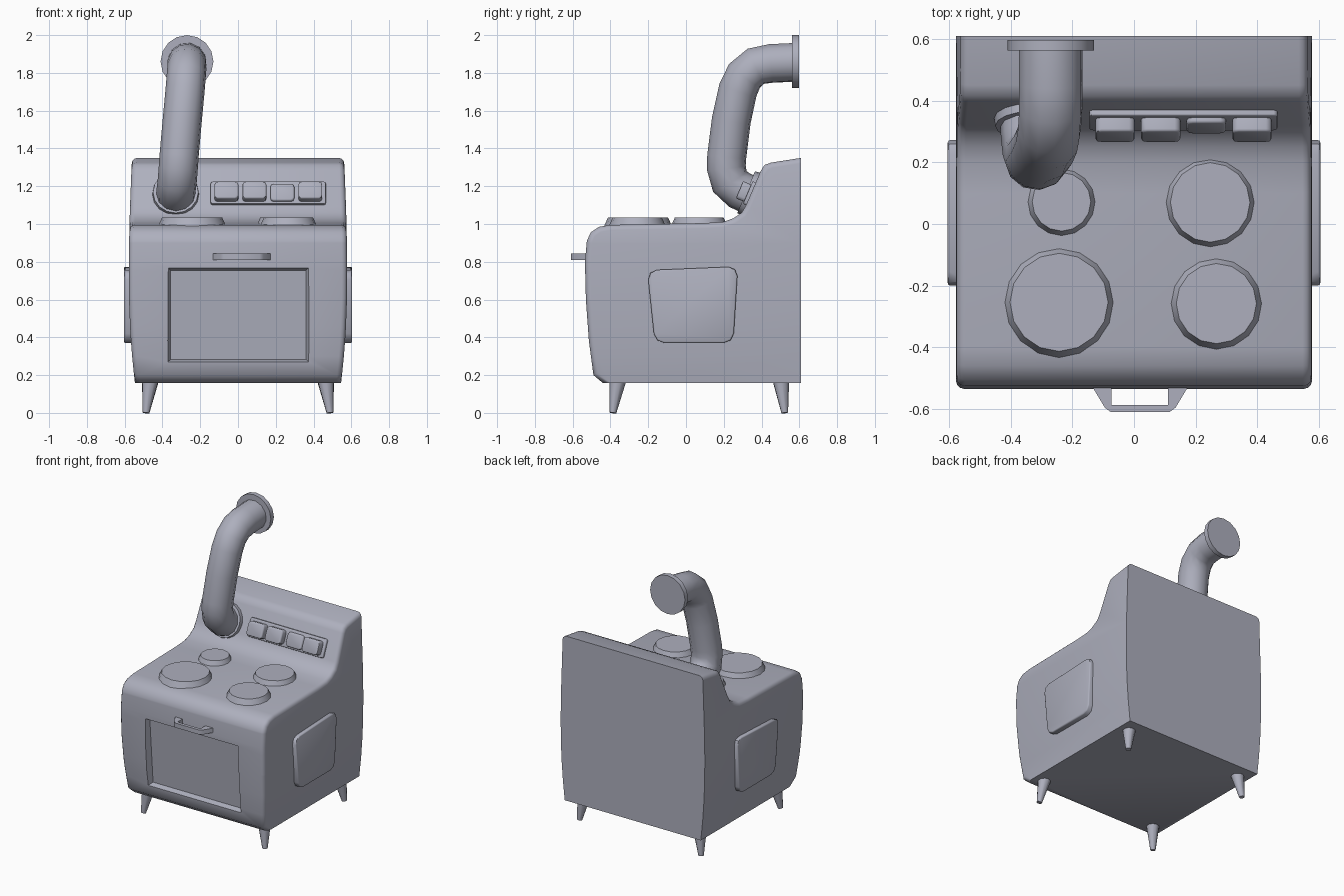
import bpy, bmesh, math
from mathutils import Matrix, Vector

if "Cube" in bpy.data.objects:
    bpy.data.objects.remove(bpy.data.objects["Cube"])

enamel = bpy.data.materials.new("blue_grey_enamel")
enamel.diffuse_color = (0.42, 0.43, 0.51, 1)
enamel.use_nodes = True
enamel.node_tree.nodes["Principled BSDF"].inputs["Base Color"].default_value = enamel.diffuse_color


def finish(bm, name, m=Matrix()):
    bm.transform(m)
    bmesh.ops.recalc_face_normals(bm, faces=bm.faces[:])
    me = bpy.data.meshes.new(name)
    bm.to_mesh(me)
    bm.free()
    me.materials.append(enamel)
    ob = bpy.data.objects.new(name, me)
    bpy.context.collection.objects.link(ob)
    return ob


def loft(rings):
    """Closed solid through rings of equal point counts."""
    bm = bmesh.new()
    vs = [[bm.verts.new(p) for p in r] for r in rings]
    n = len(rings[0])
    for a, b in zip(vs, vs[1:]):
        for i in range(n):
            j = (i + 1) % n
            bm.faces.new((a[i], a[j], b[j], b[i]))
    bm.faces.new(vs[0])
    bm.faces.new(vs[-1])
    bmesh.ops.recalc_face_normals(bm, faces=bm.faces[:])
    return bm


def slab(name, pts, z0, z1, m=Matrix(), corner=0, top=0):
    """Extruded outline with optional rounded corners and top edge."""
    bm = loft([[(x, y, z) for x, y in pts] for z in (z0, z1)])
    if corner:
        es = [e for e in bm.edges if abs(e.verts[0].co.z - e.verts[1].co.z) > 1e-5]
        bmesh.ops.bevel(bm, geom=es, offset=corner, segments=2, profile=0.5, affect='EDGES')
    if top:
        es = [e for e in bm.edges if all(abs(v.co.z - z1) < 1e-5 for v in e.verts)]
        bmesh.ops.bevel(bm, geom=es, offset=top, segments=2, profile=0.5, affect='EDGES')
    return finish(bm, name, m)


def rect(x0, x1, y0, y1):
    return [(x0, y0), (x1, y0), (x1, y1), (x0, y1)]


def frustum(name, a, b, ra, rb, sides):
    """Round tapered piece between two points."""
    a, b = Vector(a), Vector(b)
    bm = bmesh.new()
    bmesh.ops.create_cone(bm, cap_ends=True, segments=sides, radius1=ra, radius2=rb,
                          depth=(b - a).length)
    rot = (b - a).to_track_quat('Z', 'Y').to_matrix().to_4x4()
    return finish(bm, name, Matrix.Translation((a + b) / 2) @ rot)


# Body: side profile (y, z), rounded side rims, gently bulging width
profile = [(-0.44, 0.158), (0.61, 0.158), (0.61, 1.35), (0.45, 1.325), (0.415, 1.312),
           (0.395, 1.28), (0.318, 1.10), (0.295, 1.06), (0.25, 1.03), (0.2, 1.012),
           (0.1, 1.005), (-0.4, 0.995), (-0.46, 0.985), (-0.505, 0.955), (-0.525, 0.91),
           (-0.535, 0.8), (-0.53, 0.6), (-0.514, 0.38), (-0.49, 0.2)]
bm = loft([[(x, y, z) for y, z in profile] for x in (-0.578, 0.578)])
rim = []
for e in bm.edges:
    p, q = (v.co for v in e.verts)
    back = p.y > 0.6 and q.y > 0.6
    bottom = p.z < 0.17 and q.z < 0.17
    if abs(p.x - q.x) < 1e-5 and not back and not bottom:
        rim.append(e)
bmesh.ops.bevel(bm, geom=rim, offset=0.028, segments=3, profile=0.5,
                affect='EDGES', clamp_overlap=False)
for z in (0.3, 0.45, 0.6, 0.75, 0.9):
    bmesh.ops.bisect_plane(bm, geom=bm.verts[:] + bm.edges[:] + bm.faces[:],
                           plane_co=(0, 0, z), plane_no=(0, 0, 1))
for v in bm.verts:
    d = v.co.z - 0.7
    v.co.x *= 1 - (0.19 if d < 0 else 0.07) * d * d
body = finish(bm, "stove_body")


# Oven window recess, sunk parallel to the sloping front
def window_ring(depth, inset):
    x0, x1, z0, z1 = -0.372 + inset, 0.376 - inset, 0.268 + inset, 0.77 - inset
    lo, hi = -0.498 + depth, -0.535 + depth
    return [(x0, lo, z0), (x1, lo, z0), (x1, hi, z1), (x0, hi, z1)]


cutter = finish(loft([window_ring(-0.15, 0), window_ring(-0.008, 0),
                      window_ring(0.035, 0.015)]), "window_cutter")
cutter.hide_render = True
mod = body.modifiers.new("window", 'BOOLEAN')
mod.object = cutter
mod.solver = 'EXACT'
bpy.context.view_layer.objects.active = body
bpy.ops.object.modifier_apply(modifier=mod.name)
bpy.data.objects.remove(cutter)

# Door handle
slab("door_handle", [(-0.14, -0.52), (-0.095, -0.595), (-0.075, -0.61), (0.115, -0.61),
                     (0.135, -0.595), (0.18, -0.52), (0.11, -0.52), (0.11, -0.587),
                     (-0.073, -0.587), (-0.073, -0.52)], 0.81, 0.843)

# Side panels
panel = [(-0.205, 0.755), (0.275, 0.775), (0.25, 0.37), (-0.165, 0.37)]
for name, s in (("right_side_panel", 1), ("left_side_panel", -1)):
    m = Matrix(((0, 0, s, 0), (1, 0, 0, 0), (0, 1, 0, 0), (0, 0, 0, 1)))
    slab(name, panel, 0.54, 0.604, m, corner=0.05, top=0.008)

# Legs, splayed slightly outwards
for side, s in (("left", -1), ("right", 1)):
    for end, yt, yb in (("front", -0.36, -0.387), ("back", 0.502, 0.523)):
        frustum(f"{end}_{side}_leg", (s * 0.487, yb, 0), (s * 0.463, yt, 0.18),
                0.018, 0.046, 10)

# Burners
for name, x, y, r in (("back_left", -0.235, 0.072, 0.115), ("front_left", -0.243, -0.254, 0.179),
                      ("back_right", 0.247, 0.07, 0.149), ("front_right", 0.267, -0.258, 0.15)):
    frustum(name + "_burner", (x, y, 0.99), (x, y, 1.035), r, r - 0.02, 16)

# Control panel and buttons on the sloping back
tilt = Matrix.Translation((0, 0.344, 1.16)) @ Matrix.Rotation(math.radians(67), 4, 'X')
slab("control_plate", rect(-0.145, 0.465, -0.065, 0.065), -0.02, 0.018, tilt, 0.012, 0.005)
for i, h in enumerate((0.065, 0.065, 0.035, 0.065)):
    x = -0.125 + i * 0.148
    slab(f"control_button_{i + 1}", rect(x, x + 0.127, -0.053, 0.045), 0, h, tilt, 0.018, 0.008)

# Flue pipe with flanges
path = [(-0.33, 0.36, 1.145), (-0.328, 0.285, 1.178), (-0.322, 0.232, 1.225),
        (-0.316, 0.213, 1.3), (-0.312, 0.216, 1.36), (-0.295, 0.24, 1.55),
        (-0.28, 0.275, 1.71), (-0.274, 0.31, 1.785), (-0.27, 0.37, 1.835),
        (-0.27, 0.45, 1.85), (-0.27, 0.58, 1.856)]
cu = bpy.data.curves.new("flue_pipe", 'CURVE')
cu.dimensions = '3D'
cu.bevel_depth = 0.104
cu.bevel_resolution = 4
cu.use_fill_caps = True
cu.materials.append(enamel)
sp = cu.splines.new('POLY')
sp.points.add(len(path) - 1)
for p, c in zip(sp.points, path):
    p.co = (*c, 1)
pipe = bpy.data.objects.new("flue_pipe", cu)
bpy.context.collection.objects.link(pipe)
bpy.ops.object.select_all(action='DESELECT')
pipe.select_set(True)
bpy.context.view_layer.objects.active = pipe
bpy.ops.object.convert(target='MESH')
base = tilt @ Matrix.Translation((-0.33, -0.002, 0))
frustum("flue_base_flange", base @ Vector((0, 0, -0.02)), base @ Vector((0, 0, 0.027)),
        0.126, 0.12, 16)
frustum("flue_top_flange", (-0.27, 0.562, 1.86), (-0.27, 0.597, 1.86), 0.14, 0.14, 16)

# Smooth shading with crisp edges
for ob in bpy.context.scene.objects:
    bpy.ops.object.select_all(action='DESELECT')
    ob.select_set(True)
    bpy.context.view_layer.objects.active = ob
    bpy.ops.object.shade_smooth_by_angle(angle=math.radians(58 if ob is body else 45))
